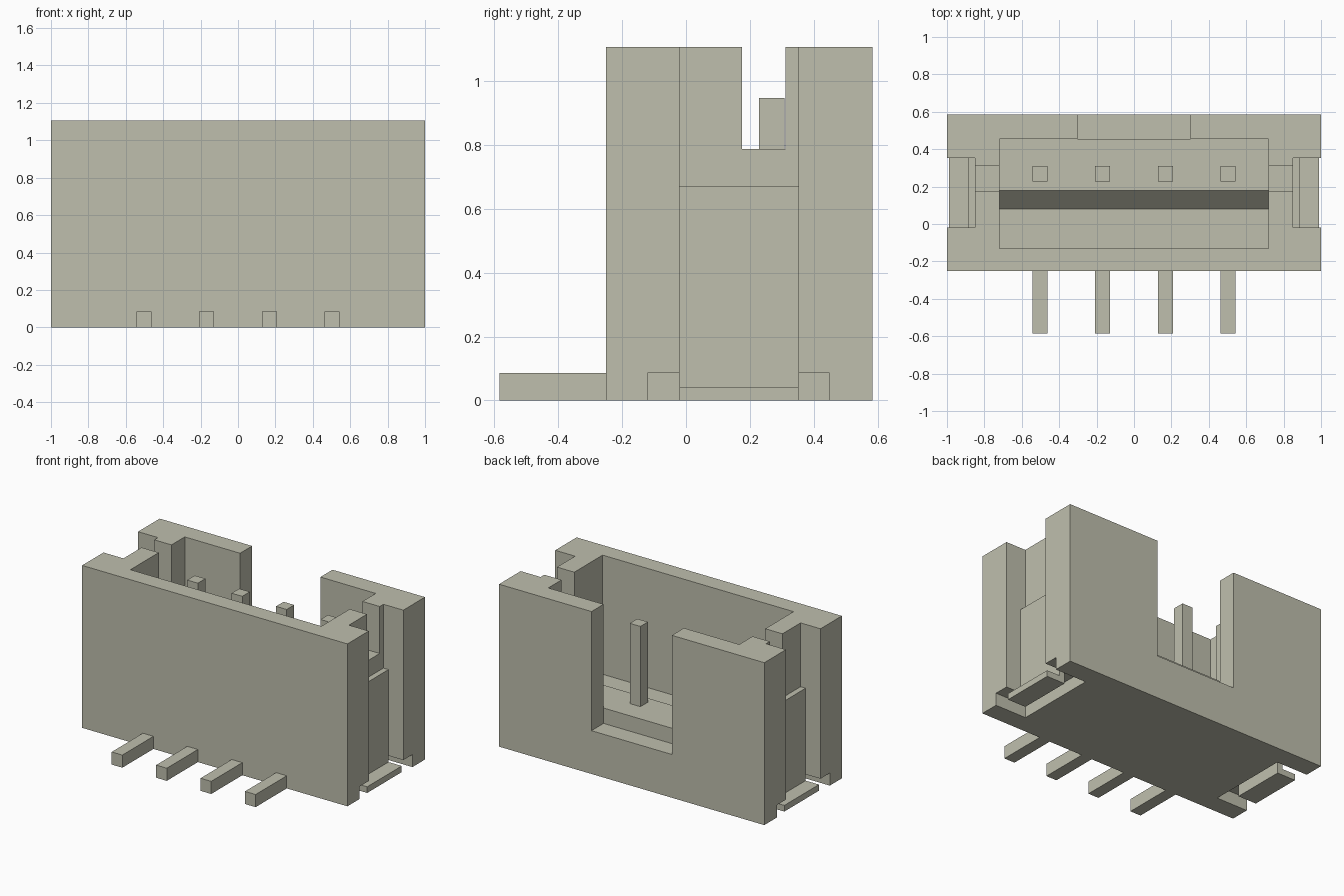
import bpy
import bmesh

cube = bpy.data.objects.get("Cube")
if cube:
    bpy.data.objects.remove(cube, do_unlink=True)

# Single warm grey colour
grey = bpy.data.materials.new("warm_grey")
grey.use_nodes = True
COLOUR = (0.52, 0.52, 0.42, 1.0)
grey.diffuse_color = COLOUR
grey.node_tree.nodes["Principled BSDF"].inputs["Base Color"].default_value = COLOUR


def prism(name, outline, axis, lo, hi):
    """Extrude an outline along x (outline in y, z) or y (outline in x, z)."""
    bm = bmesh.new()

    def place(p, t):
        return (t, p[0], p[1]) if axis == "x" else (p[0], t, p[1])

    face = bm.faces.new([bm.verts.new(place(p, lo)) for p in outline])
    grown = bmesh.ops.extrude_face_region(bm, geom=[face])["geom"]
    shift = (hi - lo, 0, 0) if axis == "x" else (0, hi - lo, 0)
    bmesh.ops.translate(bm, vec=shift,
                        verts=[g for g in grown if isinstance(g, bmesh.types.BMVert)])
    bmesh.ops.recalc_face_normals(bm, faces=bm.faces)
    mesh = bpy.data.meshes.new(name)
    bm.to_mesh(mesh)
    bm.free()
    mesh.materials.append(grey)
    obj = bpy.data.objects.new(name, mesh)
    bpy.context.collection.objects.link(obj)
    return obj


def box(name, x, y, z):
    outline = [(y[0], z[0]), (y[1], z[0]), (y[1], z[1]), (y[0], z[1])]
    return prism(name, outline, "x", x[0], x[1])


def cut(target, cutter):
    """Subtract the cutter from the target, then discard it."""
    cutter.hide_render = True
    mod = target.modifiers.new("cut", "BOOLEAN")
    mod.operation = "DIFFERENCE"
    mod.solver = "EXACT"
    mod.object = cutter
    bpy.context.view_layer.objects.active = target
    bpy.ops.object.modifier_apply(modifier=mod.name)
    bpy.data.objects.remove(cutter, do_unlink=True)


def span(side, a, b):
    return sorted((side * a, side * b))


TOP = 1.107
OVER = 1.3

# Housing shell
housing = box("housing", (-1, 1), (-0.25, 0.585), (0, TOP))

# Main cavity with a sloped step in its floor
cut(housing, prism("cavity_cutter",
                   [(-0.13, 0.295), (0.08, 0.295), (0.18, 0.40),
                    (0.455, 0.40), (0.455, OVER), (-0.13, OVER)],
                   "x", -0.72, 0.72))

# Key slot in the back wall
cut(housing, box("key_slot_cutter", (-0.303, 0.303), (0.455, 0.8), (0.295, OVER)))

for side in (-1, 1):
    # Full-height recess, upper wall slot and bottom pocket at each end
    cut(housing, box("recess_cutter", span(side, 0.85, 1.2), (-0.02, 0.352), (-0.2, OVER)))
    cut(housing, box("end_slot_cutter", span(side, 0.65, 0.95), (0.175, 0.312), (0.787, OVER)))
    cut(housing, box("pocket_cutter", span(side, 0.765, 1.2), (-0.12, 0.45), (-0.2, 0.085)))

    # L-shaped solder bracket
    profile = [(0.85, 0), (0.988, 0), (0.988, 0.042), (0.888, 0.042),
               (0.888, 0.672), (0.85, 0.672)]
    label = "left" if side > 0 else "right"
    prism(label + "_bracket", [(side * x, z) for x, z in profile], "y", -0.02, 0.352)

# Contacts: upright pins inside and solder tails at the front
for i in range(4):
    x = (i - 1.5) * 0.335
    width = (x - 0.04, x + 0.04)
    box(f"contact_pin_{i + 1}", width, (0.228, 0.309), (0.35, 0.947))
    box(f"solder_tail_{i + 1}", width, (-0.585, -0.25), (0, 0.086))
